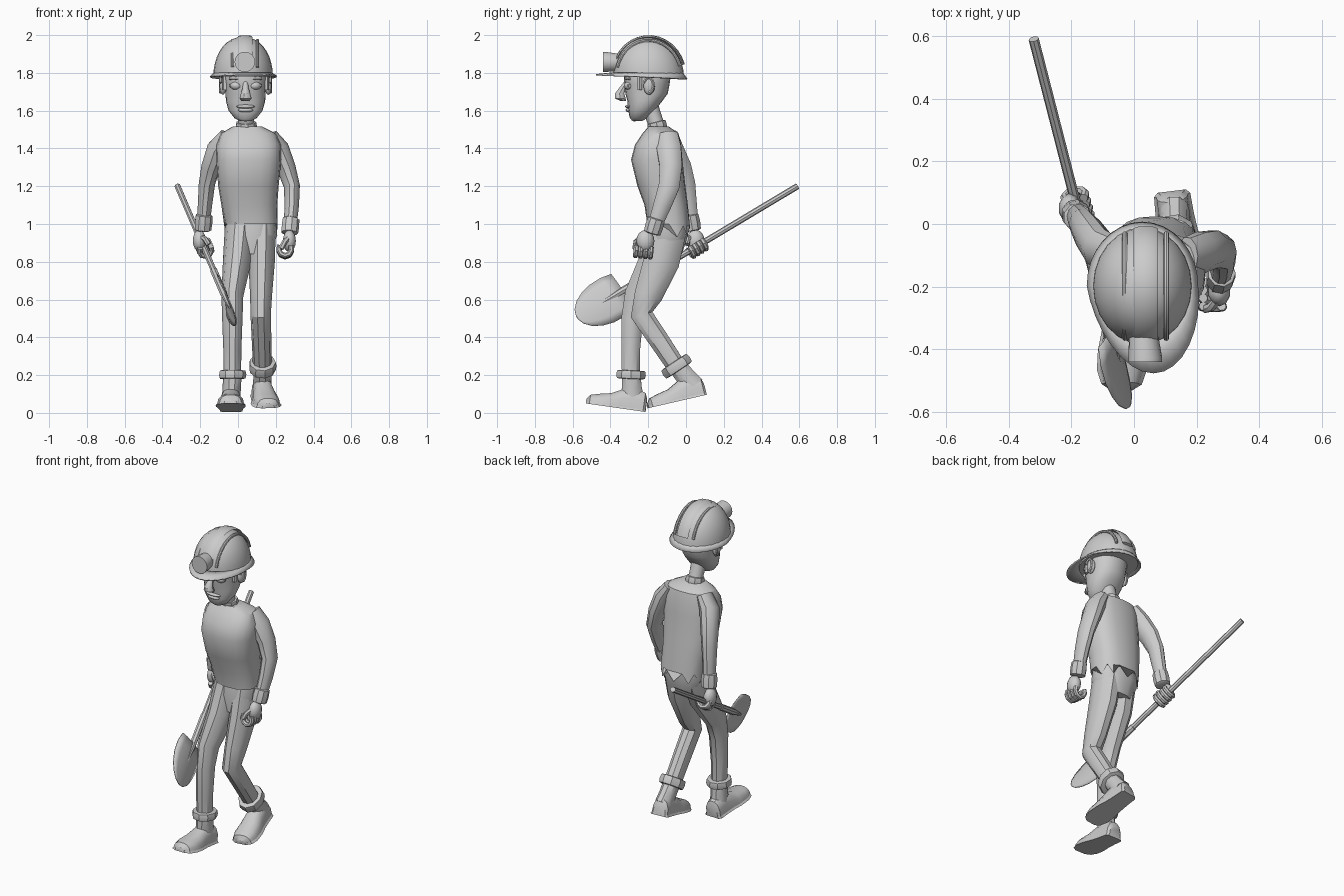
import bpy, bmesh
from math import sin, cos, pi, sqrt
from mathutils import Vector

cube = bpy.data.objects.get("Cube")
if cube:
    bpy.data.objects.remove(cube)

GREY = bpy.data.materials.new("plain grey")
GREY.use_nodes = True
GREY.diffuse_color = (.6, .6, .6, 1)
GREY.node_tree.nodes["Principled BSDF"].inputs["Base Color"].default_value = (.6, .6, .6, 1)


def finish(name, bm, angle=35):
    bmesh.ops.recalc_face_normals(bm, faces=bm.faces)
    me = bpy.data.meshes.new(name)
    bm.to_mesh(me)
    bm.free()
    ob = bpy.data.objects.new(name, me)
    bpy.context.collection.objects.link(ob)
    me.materials.append(GREY)
    bpy.ops.object.select_all(action='DESELECT')
    ob.select_set(True)
    bpy.context.view_layer.objects.active = ob
    bpy.ops.object.shade_smooth_by_angle(angle=angle * pi / 180)
    return ob


def loft(name, rings, n=10, level=False, flat=False, power=1, side=(1, 0, 0), edit=None):
    """Skin rings (x, y, z, half width, half depth) along a path."""
    bm = bmesh.new()
    pts = [Vector(r[:3]) for r in rings]
    rows = []
    for i, r in enumerate(rings):
        t = Vector((0, 0, 1)) if level else (pts[min(i + 1, len(pts) - 1)] - pts[max(i - 1, 0)]).normalized()
        s = Vector(side)
        s = (s - t * s.dot(t)).normalized()
        u = t.cross(s)
        row = []
        for k in range(n):
            c, d = cos(2 * pi * k / n), sin(2 * pi * k / n)
            c = abs(c) ** power * (1 if c > 0 else -1)
            d = abs(d) ** power * (1 if d > 0 else -1)
            if flat:
                d = max(d, 0)
            row.append(bm.verts.new(pts[i] + s * c * r[3] + u * d * r[4]))
        rows.append(row)
    for a, b in zip(rows, rows[1:]):
        for k in range(n):
            bm.faces.new((a[k], a[(k + 1) % n], b[(k + 1) % n], b[k]))
    bm.faces.new(rows[0])
    bm.faces.new(rows[-1])
    if edit:
        edit(rows)
    return finish(name, bm)


def tube(name, path, r, n=8, side=(1, 0, 0)):
    return loft(name, [(*p, r, r) for p in path], n, side=side)


def blob(name, loc, size, seg=12):
    bm = bmesh.new()
    bmesh.ops.create_uvsphere(bm, u_segments=seg, v_segments=8, radius=1)
    for v in bm.verts:
        v.co = Vector(loc) + Vector([a * b for a, b in zip(v.co, size)])
    return finish(name, bm, 60)


def cuff(name, a, b, rx, ry):
    a, b = Vector(a), Vector(b)
    loft(name, [(*a.lerp(b, t), rx * k, ry * k)
                for t, k in ((0, .85), (.05, 1), (.5, 1.06), (.95, 1), (1, .85))], 9)


# Torso with a ragged hem behind
def ragged(rows):
    for k, v in enumerate(rows[0]):
        if v.co.y > -.08:
            v.co.z -= .07 if k % 2 else .01


loft("shirt", [(.07, -.09, 1.0, .14, .115), (.06, -.105, 1.1, .148, .115), (.055, -.13, 1.2, .16, .127),
               (.057, -.155, 1.34, .172, .136), (.057, -.148, 1.42, .17, .122),
               (.055, -.135, 1.48, .145, .095), (.05, -.145, 1.515, .08, .055)],
     20, level=True, power=.8, edit=ragged)
loft("hips", [(.07, -.09, 1.03, .13, .1), (.068, -.095, .94, .14, .108), (.065, -.11, .84, .1, .09)],
     14, level=True, power=.85)

# Legs
loft("left_leg", [(.125, -.09, .98, .075, .1), (.125, -.13, .8, .07, .1), (.122, -.2, .62, .058, .078),
                  (.12, -.235, .52, .054, .062), (.125, -.14, .38, .052, .056), (.13, -.04, .23, .05, .052)])
loft("right_leg", [(.01, -.1, .98, .08, .1), (-.005, -.155, .8, .075, .1), (-.03, -.255, .62, .058, .075),
                   (-.03, -.285, .5, .054, .06), (-.03, -.292, .34, .048, .052), (-.03, -.292, .18, .046, .05)])
cuff("left_trouser_cuff", (.13, -.065, .27), (.13, -.035, .225), .07, .082)
cuff("right_trouser_cuff", (-.03, -.29, .225), (-.03, -.292, .18), .07, .075)


# Boots: flat-soled feet with an ankle shaft
def boot(name, heel, toe, ankle):
    h, t = Vector(heel), Vector(toe)
    shape = ((0, .04, .07), (.04, .052, .1), (.25, .055, .13), (.42, .06, .105),
             (.6, .07, .075), (.8, .072, .062), (.94, .058, .05), (1, .03, .025))
    loft(name + "_foot", [(*h.lerp(t, k), w, z) for k, w, z in shape], 14, flat=True, power=.8)
    loft(name + "_sole", [(*h.lerp(t, k), w * 1.06 + .003, .014) for k, w, z in shape], 8, flat=True, power=.4)
    base = h.lerp(t, .22) + Vector((0, 0, .06))
    loft(name + "_shaft", [(*base, .05, .065), (*base.lerp(Vector(ankle), .5), .048, .055), (*ankle, .05, .052)])


boot("left_boot", (.12, .105, .095), (.16, -.2, .025), (.13, -.04, .24))
boot("right_boot", (-.035, -.215, .005), (-.04, -.53, .05), (-.03, -.29, .2))

# Arms
loft("left_arm", [(.17, -.1, 1.47, .04, .06), (.215, -.09, 1.4, .055, .068), (.255, -.08, 1.3, .05, .062),
                  (.285, -.09, 1.2, .043, .058), (.285, -.125, 1.1, .038, .05), (.275, -.17, .98, .034, .038)])
loft("right_arm", [(-.06, -.1, 1.47, .04, .06), (-.11, -.08, 1.4, .055, .068), (-.145, -.03, 1.3, .05, .062),
                   (-.165, .0, 1.21, .043, .052), (-.175, .015, 1.1, .038, .045), (-.185, .035, .97, .032, .035)])
cuff("left_sleeve_cuff", (.28, -.155, 1.03), (.273, -.18, .95), .045, .046)
cuff("right_sleeve_cuff", (-.18, .02, 1.05), (-.187, .035, .965), .045, .046)


# Hands: a palm and four fingers curled about a grip line
def hand(name, centre, axis, inward, palm, thumb):
    c, ax = Vector(centre), Vector(axis).normalized()
    s = Vector(inward)
    s = (s - ax * s.dot(ax)).normalized()
    u = ax.cross(s)
    if u.z < 0:
        u = -u
    blob(name + "_palm", palm, (.036, .048, .058), 10)
    for i in range(4):
        p = c + ax * (i - 1.5) * .026
        arc = [p - s * .034 * cos(a) - u * .036 * sin(a) for a in (-.5, .2, .9, 1.6, 2.3, 3, 3.7)]
        tube(name + "_finger_%d" % i, arc, .0145, 7, side=ax)
    tube(name + "_thumb", [Vector(palm) + Vector(q) for q in thumb], .015, 7)


hand("left_hand", (.25, -.225, .865), (0, 1, -.1), (-1, 0, 0), (.272, -.215, .91),
     [(0, -.02, .02), (-.025, -.05, -.005), (-.045, -.055, -.04)])
hand("right_hand", (-.18, .055, .88), (.28, -1.07, -.64), (1, 0, 0), (-.205, .05, .912),
     [(0, -.02, .02), (.03, -.04, .01), (.05, -.045, -.02)])

# Shovel: handle, socket and a dished pointed blade
top, low = Vector((-.32, .59, 1.2)), Vector((-.045, -.48, .56))
tube("shovel_handle", [top, low.lerp(top, .12)], .0165, 8)
loft("shovel_socket", [(*low.lerp(top, .3), .02, .02), (*low.lerp(top, .12), .02, .02), (*low, .008, .008)], 8)
run = (low - top).normalized()
across = Vector((-.2, -.5, .86))
across = (across - run * across.dot(run)).normalized()
normal = run.cross(across)
base = low.lerp(top, .135)
bm = bmesh.new()
grid = []
for t, w in ((0, .11), (.06, .122), (.13, .12), (.19, .105), (.24, .08), (.275, .045), (.288, .012)):
    grid.append([bm.verts.new(base + run * t + across * w * k / 3 + normal * .02 * ((w * k / 3 / .12) ** 2 - .4))
                 for k in range(-3, 4)])
for a, b in zip(grid, grid[1:]):
    for k in range(6):
        bm.faces.new((a[k], a[k + 1], b[k + 1], b[k]))
blade = finish("shovel_blade", bm, 50)
solid = blade.modifiers.new("thickness", 'SOLIDIFY')
solid.thickness = .006
solid.offset = 0

# Neck, collar and head
loft("neck", [(.043, -.14, 1.48, .05, .045), (.042, -.165, 1.55, .042, .042), (.04, -.19, 1.62, .045, .045)], 12)
cuff("collar", (.043, -.148, 1.5), (.043, -.158, 1.54), .054, .05)
loft("head", [(.04, -.258, 1.545, .03, .025), (.04, -.252, 1.56, .058, .045), (.04, -.236, 1.6, .09, .07),
              (.04, -.218, 1.65, .104, .092), (.04, -.209, 1.69, .106, .112), (.04, -.207, 1.74, .11, .12),
              (.04, -.205, 1.79, .118, .125), (.04, -.2, 1.85, .1, .11)], 20, level=True, power=.9)
loft("nose", [(.04, -.315, 1.755, .012, .012), (.04, -.335, 1.72, .016, .02), (.04, -.352, 1.69, .025, .026),
              (.04, -.348, 1.665, .032, .03), (.04, -.33, 1.65, .02, .015)], 10, level=True)
blob("upper_lip", (.04, -.303, 1.622), (.05, .02, .01))
blob("lower_lip", (.04, -.298, 1.603), (.042, .022, .012))
blob("chin", (.04, -.272, 1.565), (.035, .022, .022))
for side, word in ((1, "left"), (-1, "right")):
    x = .04 + side * .048
    blob(word + "_eye", (x, -.298, 1.732), (.034, .03, .024))
    tube(word + "_eyelid", [(x + d, -.316 + abs(d) * .5, 1.74 - abs(d) * .25) for d in (-.034, 0, .034)], .009, 6, (0, 0, 1))
    tube(word + "_brow", [(x + d, -.316 + max(d * side, 0) * .6, 1.772) for d in (-.035, 0, .035)], .01, 6, (0, 0, 1))
    ex = .04 + side * .12
    blob(word + "_ear", (ex, -.195, 1.73), (.018, .03, .046))
    tube(word + "_ear_rim", [(ex + side * .012, -.198 + .027 * cos(a), 1.735 + .04 * sin(a))
                             for a in (-1.4, -.7, 0, .7, 1.4, 2.1, 2.8)], .008, 6)
    tube(word + "_sideburn", [(.04 + side * .109, -.245, z) for z in (1.8, 1.75, 1.71)], .014, 6)

# Helmet dome
CX, CY, CZ = .027, -.197, 1.78
loft("helmet_dome", [(CX, CY - .008 * sin(a), CZ + .21 * sin(a), .158 * cos(a) ** .9, .187 * cos(a) ** .9)
                     for a in [i * pi / 18 for i in range(9)] + [1.55]], 24, level=True)

# Raised ribs running over the dome
for i, dx in enumerate((-.066, 0, .066)):
    k = sqrt(1 - (dx / .158) ** 2)
    w = .009 if dx else .04
    loft("helmet_rib_%d" % i, [(CX + .01 + dx, CY - .19 * k * cos(a), CZ + .207 * k * sin(a) + .004, w, .009)
                               for a in [.25 + j * .2 for j in range(14)]], 8)

# Brim, reaching forward into a visor
bm = bmesh.new()
rows = []
for reach in (0, .4, 1):
    row = []
    for k in range(32):
        a = 2 * pi * k / 32
        front = max(0, -sin(a))
        x = CX + cos(a) * (.15 + .025 * reach) + .035 * front * reach
        y = CY + sin(a) * (.178 + .023 * reach) - .078 * reach * front ** 1.5
        row.append(bm.verts.new((x, y, CZ + .02 - reach * .022 + .012 * front * reach - .012 * reach * max(0, sin(a)))))
    rows.append(row)
for a, b in zip(rows, rows[1:]):
    for k in range(32):
        bm.faces.new((a[k], a[(k + 1) % 32], b[(k + 1) % 32], b[k]))
brim = finish("helmet_brim", bm, 50)
solid = brim.modifiers.new("thickness", 'SOLIDIFY')
solid.thickness = .008
solid.offset = 0

# Head lamp
loft("lamp", [(.03, -.35, 1.855, .046, .046), (.036, -.43, 1.858, .054, .054), (.036, -.44, 1.858, .054, .054),
              (.036, -.44, 1.858, .045, .045), (.036, -.432, 1.858, .043, .043)], 18)
